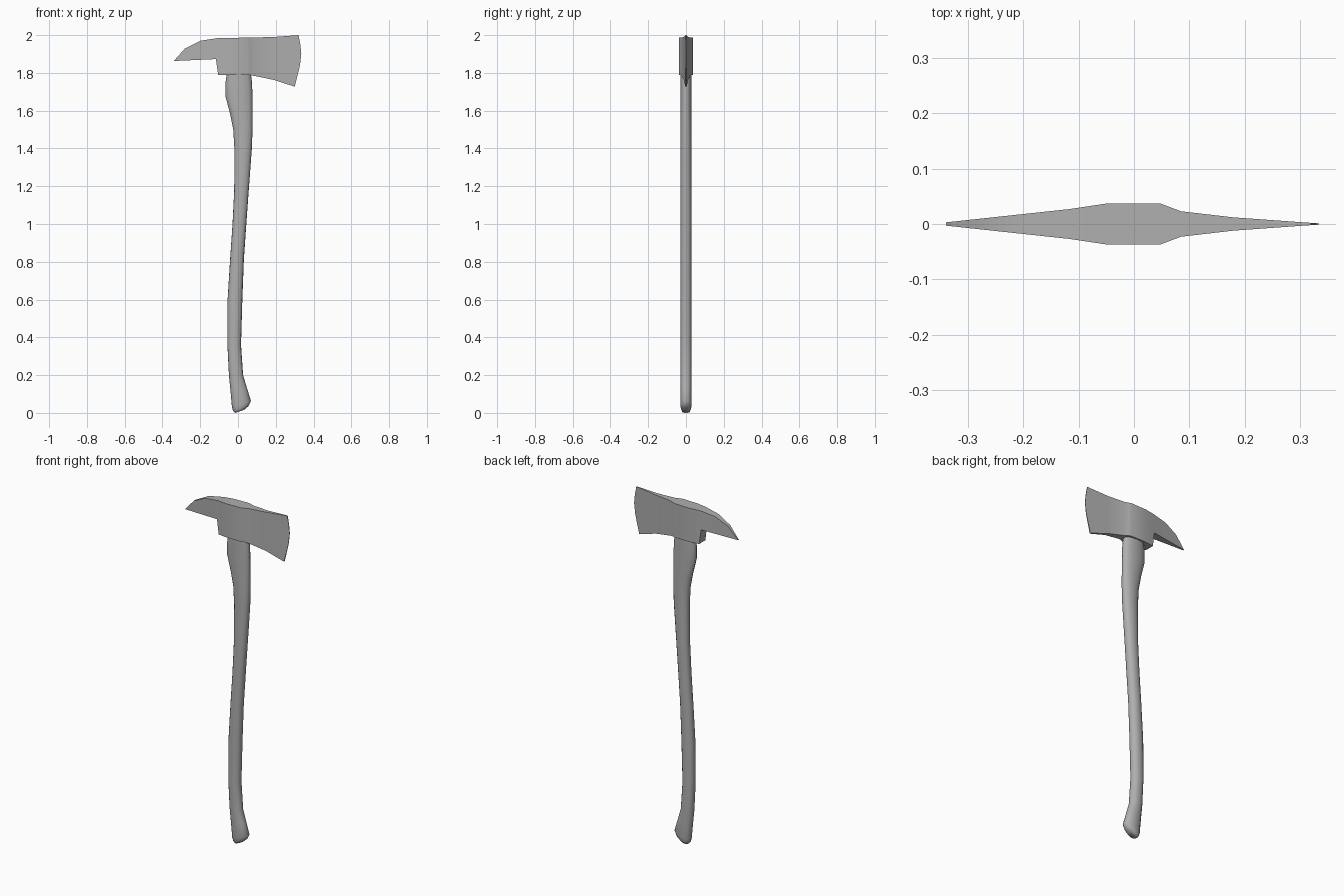
import bpy, bmesh, math

if "Cube" in bpy.data.objects:
    bpy.data.objects.remove(bpy.data.objects["Cube"])

# Dark grey shared by both parts
grey = bpy.data.materials.new("dark_grey")
grey.diffuse_color = (.43, .43, .43, 1)
grey.use_nodes = True
grey.node_tree.nodes["Principled BSDF"].inputs["Base Color"].default_value = grey.diffuse_color


def add_object(name, bm, angle):
    bmesh.ops.recalc_face_normals(bm, faces=bm.faces)
    mesh = bpy.data.meshes.new(name)
    bm.to_mesh(mesh)
    bm.free()
    mesh.materials.append(grey)
    ob = bpy.data.objects.new(name, mesh)
    bpy.context.collection.objects.link(ob)
    bpy.ops.object.select_all(action='DESELECT')
    ob.select_set(True)
    bpy.context.view_layer.objects.active = ob
    bpy.ops.object.shade_smooth_by_angle(angle=math.radians(angle))
    return ob


# Axe head: side outline (x, z), sliced and thickened by its plan profile (x, half thickness)
outline = [(-.34, 1.863), (-.28, 1.93), (-.20, 1.97), (-.11, 1.984), (.06, 1.987),
           (.19, 1.99), (.32, 2.0), (.33, 1.95), (.335, 1.90), (.328, 1.84), (.316, 1.79),
           (.30, 1.727), (.19, 1.763), (.065, 1.788), (-.105, 1.788), (-.117, 1.873)]
plan = [(-.34, .003), (-.117, .027), (-.05, .037), (.048, .037),
        (.085, .023), (.18, .012), (.335, .001)]


def half_thickness(x):
    for (x0, h0), (x1, h1) in zip(plan, plan[1:]):
        if x <= x1 + 1e-5:
            return h0 + (h1 - h0) * (x - x0) / (x1 - x0)
    return plan[-1][1]


bm = bmesh.new()
bm.faces.new([bm.verts.new((x, -1, z)) for x, z in outline])
for x, _ in plan[1:-1]:
    bmesh.ops.bisect_plane(bm, geom=bm.verts[:] + bm.edges[:] + bm.faces[:],
                           plane_co=(x, 0, 0), plane_no=(1, 0, 0), dist=1e-5)
ext = bmesh.ops.extrude_face_region(bm, geom=bm.faces[:], use_keep_orig=True)
for v in ext['geom']:
    if isinstance(v, bmesh.types.BMVert):
        v.co.y = 1
for v in bm.verts:
    v.co.y *= half_thickness(v.co.x)
add_object("axe_head", bm, 30)

# Handle: each ring spans from its left point to its right point (xl, zl, xr, zr, half depth)
rings = [(-.015, .0, .032, .016, .021), (-.026, .01, .056, .036, .027),
         (-.032, .03, .069, .062, .03), (-.040, .12, .048, .13, .03),
         (-.048, .20, .027, .20, .03), (-.056, .36, .016, .36, .03),
         (-.055, .60, .023, .60, .03), (-.042, .81, .031, .81, .03),
         (-.029, 1.0, .044, 1.0, .03), (-.020, 1.18, .057, 1.18, .03),
         (-.019, 1.395, .073, 1.395, .03), (-.025, 1.50, .077, 1.50, .03),
         (-.041, 1.58, .077, 1.58, .03), (-.066, 1.675, .077, 1.675, .03),
         (-.066, 1.75, .074, 1.75, .03), (-.060, 1.79, .069, 1.79, .03),
         (-.055, 1.84, .062, 1.84, .03)]
SIDES = 16
bm = bmesh.new()
loops = []
for xl, zl, xr, zr, d in rings:
    loop = []
    for i in range(SIDES):
        a = 2 * math.pi * i / SIDES
        c, s = math.cos(a), math.sin(a)
        s = math.copysign(abs(s) ** .85, s) if abs(s) > 1e-6 else 0
        t = (1 + c) / 2
        loop.append(bm.verts.new((xl + (xr - xl) * t, d * s, zl + (zr - zl) * t)))
    loops.append(loop)
for a, b in zip(loops, loops[1:]):
    for i in range(SIDES):
        j = (i + 1) % SIDES
        bm.faces.new((a[i], a[j], b[j], b[i]))
bm.faces.new(loops[0])
bm.faces.new(loops[-1])
add_object("handle", bm, 70)
